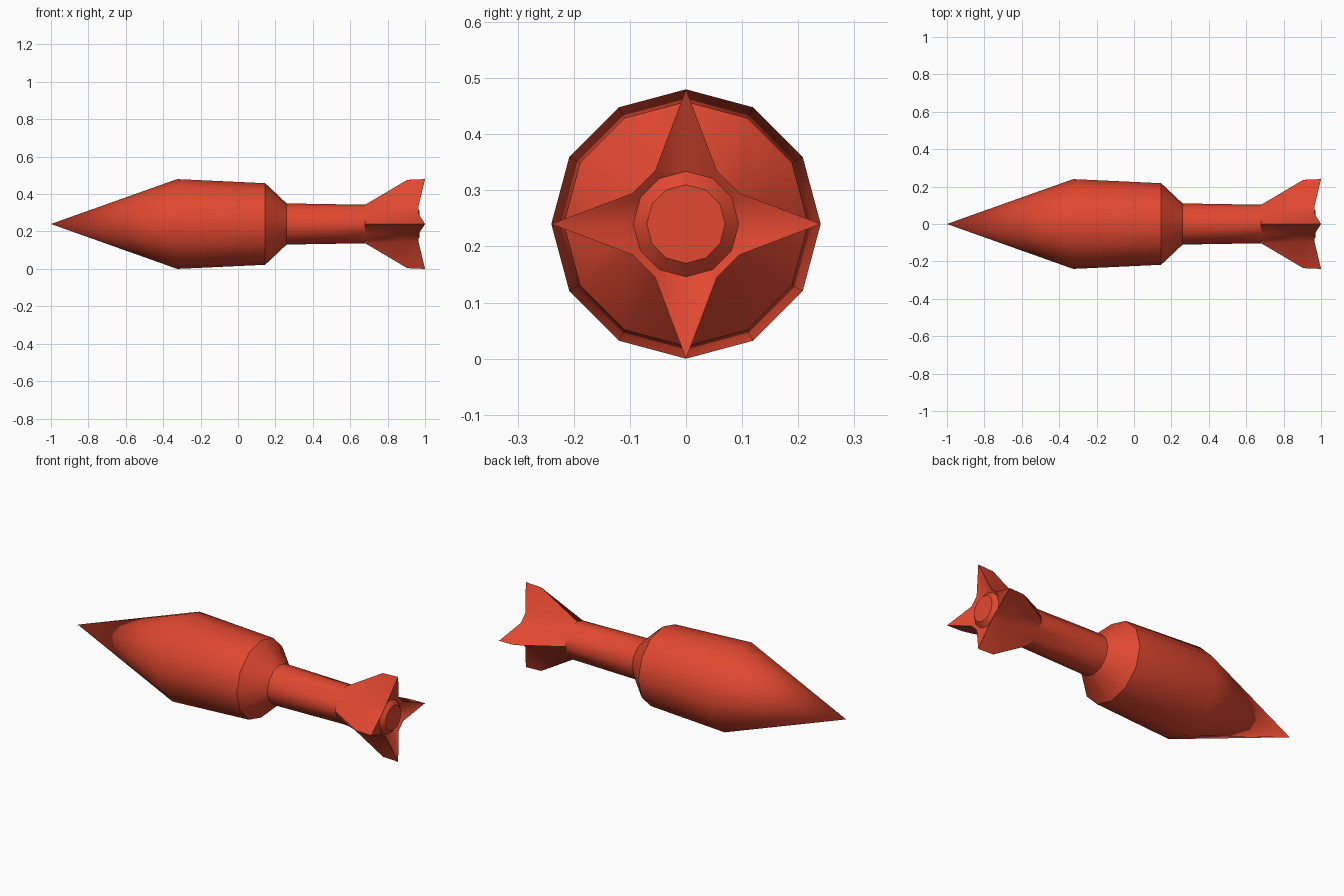
import bpy, bmesh, math

if "Cube" in bpy.data.objects:
    bpy.data.objects.remove(bpy.data.objects["Cube"])

SIDES = 12
AXIS_Z = 0.24

red = bpy.data.materials.new("red_paint")
red.diffuse_color = (0.75, 0.065, 0.03, 1)
red.use_nodes = True
red.node_tree.nodes["Principled BSDF"].inputs["Base Color"].default_value = red.diffuse_color

# each ring: (x, radius) or (x, radius, fin x, fin radius); fins sit on every third corner
RINGS = [
    (-0.325, 0.24),                # nose shoulder
    (0.145, 0.218),                # rear of warhead
    (0.26, 0.11),                  # tail tube start
    (0.68, 0.103),                 # fin roots
    (0.90, 0.106, 0.905, 0.236),   # fin leading tips
    (0.965, 0.11, 1.0, 0.24),      # fin trailing tips
    (0.947, 0.094),                # recess around the nozzle
    (0.97, 0.07),                  # nozzle end
]

# lofted missile body with fins pulled out of the tail
bm = bmesh.new()
nose = bm.verts.new((-1, 0, AXIS_Z))
loops = []
for ring in RINGS:
    loop = []
    for i in range(SIDES):
        x, r = ring[2:] if len(ring) == 4 and i % 3 == 0 else ring[:2]
        a = 2 * math.pi * i / SIDES
        loop.append(bm.verts.new((x, r * math.sin(a), AXIS_Z + r * math.cos(a))))
    loops.append(loop)

for i in range(SIDES):
    j = (i + 1) % SIDES
    bm.faces.new((nose, loops[0][i], loops[0][j]))
    for a, b in zip(loops, loops[1:]):
        bm.faces.new((a[i], b[i], b[j], a[j]))
bm.faces.new(loops[-1])
bmesh.ops.recalc_face_normals(bm, faces=bm.faces)

mesh = bpy.data.meshes.new("missile_body")
bm.to_mesh(mesh)
bm.free()
mesh.materials.append(red)
body = bpy.data.objects.new("missile_body", mesh)
bpy.context.collection.objects.link(body)

# smooth round surfaces, keep hard steps sharp
bpy.context.view_layer.objects.active = body
body.select_set(True)
bpy.ops.object.shade_smooth_by_angle(angle=math.radians(35))
